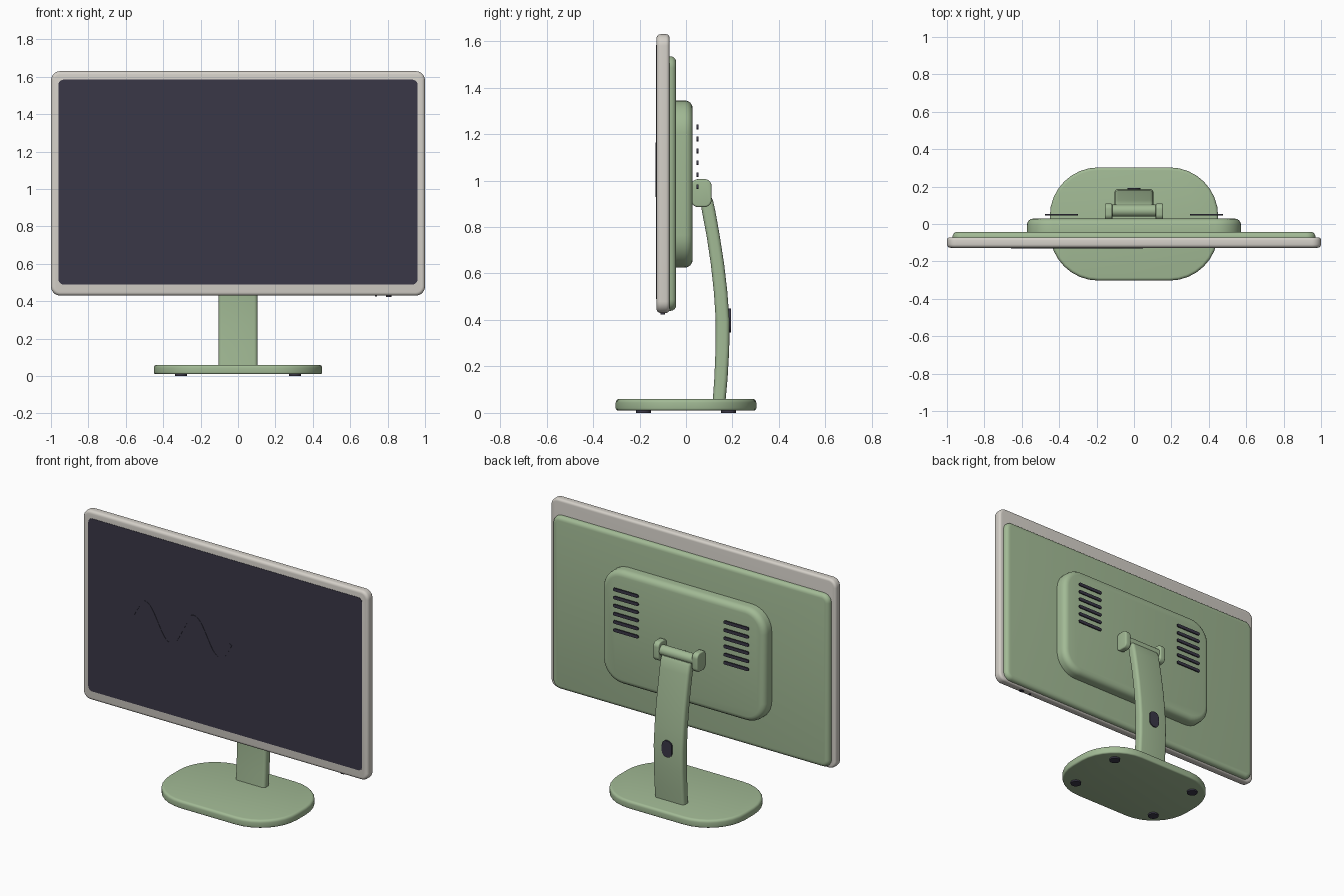
import bpy, bmesh, math
from mathutils import Vector

cube = bpy.data.objects.get("Cube")
if cube:
    bpy.data.objects.remove(cube, do_unlink=True)


def material(name, rgb):
    m = bpy.data.materials.new(name)
    m.use_nodes = True
    m.diffuse_color = (*rgb, 1)
    m.node_tree.nodes["Principled BSDF"].inputs["Base Color"].default_value = (*rgb, 1)
    return m


GREEN = material("sage_green", (0.36, 0.49, 0.30))
CREAM = material("warm_grey", (0.66, 0.63, 0.58))
DARK = material("dark_navy", (0.042, 0.038, 0.063))

# Map (u, v, depth) to world axes for slabs facing y, z or x
AXES = {
    "Y": lambda u, v, d: (u, d, v),
    "Z": lambda u, v, d: (u, v, d),
    "X": lambda u, v, d: (d, u, v),
}


def rounded_rect(cu, cv, w, h, r, seg=8):
    """Outline points of a rounded rectangle around (cu, cv)."""
    pts = []
    for i, (su, sv) in enumerate([(1, 1), (-1, 1), (-1, -1), (1, -1)]):
        for k in range(seg + 1):
            a = math.pi / 2 * (i + k / seg)
            pts.append((cu + su * (w / 2 - r) + r * math.cos(a),
                        cv + sv * (h / 2 - r) + r * math.sin(a)))
    return pts


def loft(name, rings, mat):
    """Skin a stack of equal rings and cap both ends."""
    bm = bmesh.new()
    rows = [[bm.verts.new(p) for p in ring] for ring in rings]
    n = len(rows[0])
    for a, b in zip(rows, rows[1:]):
        for i in range(n):
            j = (i + 1) % n
            bm.faces.new((a[i], a[j], b[j], b[i]))
    bm.faces.new(rows[0][::-1])
    bm.faces.new(rows[-1])
    bmesh.ops.remove_doubles(bm, verts=bm.verts[:], dist=1e-5)
    bmesh.ops.recalc_face_normals(bm, faces=bm.faces[:])
    mesh = bpy.data.meshes.new(name)
    bm.to_mesh(mesh)
    bm.free()
    mesh.materials.append(mat)
    ob = bpy.data.objects.new(name, mesh)
    bpy.context.collection.objects.link(ob)
    bpy.ops.object.select_all(action="DESELECT")
    ob.select_set(True)
    bpy.context.view_layer.objects.active = ob
    bpy.ops.object.shade_smooth_by_angle(angle=math.radians(40))
    return ob


def slab(name, mat, axis, centre, size, radius, depth, rim0=0, rim1=0):
    """Rounded plate from depth[0] to depth[1], with rounded rims at either end."""
    d0, d1 = depth
    steps = [k / 4 * math.pi / 2 for k in range(5)]
    layers = [(rim0 * (1 - math.sin(a)), d0 + rim0 * (1 - math.cos(a))) for a in steps] if rim0 else [(0, d0)]
    layers += [(rim1 * (1 - math.cos(a)), d1 - rim1 * (1 - math.sin(a))) for a in steps] if rim1 else [(0, d1)]
    rings = []
    for inset, d in layers:
        outline = rounded_rect(*centre, size[0] - 2 * inset, size[1] - 2 * inset,
                               max(radius - inset, 0.001))
        rings.append([AXES[axis](u, v, d) for u, v in outline])
    return loft(name, rings, mat)


# Display: bezel, screen, back shell and rear housing
slab("bezel", CREAM, "Y", (0, 1.03), (2.0, 1.2), 0.05, (-0.127, -0.071), 0.018, 0.015)
slab("screen", DARK, "Y", (0, 1.037), (1.92, 1.095), 0.028, (-0.129, -0.121))
slab("back_shell", GREEN, "Y", (0, 0.987), (1.94, 1.096), 0.05, (-0.075, -0.042), 0, 0.025)
slab("rear_housing", GREEN, "Y", (0, 0.985), (1.145, 0.72), 0.14, (-0.045, 0.029), 0, 0.035)

# Wave line on the screen: a thin ribbon following a sine
rings = []
for k in range(49):
    t = k / 48
    x, a = -0.65 + 0.69 * t, 4 * math.pi * t
    z = 1.047 + 0.108 * math.sin(a)
    normal = Vector((-0.108 * 4 * math.pi / 0.69 * math.cos(a), 1)).normalized() * 0.009
    lo, hi = (x - normal.x, z - normal.y), (x + normal.x, z + normal.y)
    rings.append([(lo[0], -0.131, lo[1]), (hi[0], -0.131, hi[1]),
                  (hi[0], -0.1285, hi[1]), (lo[0], -0.1285, lo[1])])
loft("wave_line", rings, DARK)

# Vent bars on both sides of the housing
for side, sx in (("left", 1), ("right", -1)):
    for row in range(6):
        slab(f"vent_{side}_{row + 1}", DARK, "Y", (sx * 0.387, 0.973 + row * 0.0515),
             (0.176, 0.02), 0.009, (0.046, 0.053))

# Small controls under the bezel
slab("power_button", DARK, "Z", (0.805, -0.1), (0.03, 0.02), 0.009, (0.424, 0.435))
slab("status_light", DARK, "Z", (0.738, -0.1), (0.012, 0.012), 0.005, (0.426, 0.435))

# Hinge: two lugs with a barrel between them
for side, sx in (("left", 1), ("right", -1)):
    x = sx * 0.136
    slab(f"hinge_lug_{side}", GREEN, "X", (0.066, 0.946), (0.088, 0.12), 0.03,
         (x - 0.02, x + 0.02), 0.008, 0.008)
slab("hinge_barrel", GREEN, "X", (0.071, 0.95), (0.064, 0.064), 0.032, (-0.12, 0.12))

# Curved arm: sections as (height, front y, back y)
sections = [(0.05, 0.115, 0.17), (0.15, 0.122, 0.179), (0.27, 0.127, 0.186),
            (0.40, 0.128, 0.187), (0.52, 0.120, 0.178), (0.64, 0.107, 0.164),
            (0.76, 0.089, 0.145), (0.86, 0.070, 0.127), (0.91, 0.062, 0.116),
            (0.93, 0.062, 0.105)]
rings = []
for z, front, back in sections:
    # Tilt the upper sections so the top sits under the barrel
    outline = rounded_rect(0, (front + back) / 2, 0.208, back - front, 0.018, 5)
    rings.append([(x, y, z + 0.25 * (y - front) * max(0, z - 0.5)) for x, y in outline])
loft("stand_arm", rings, GREEN)

# Cable port plate on the back of the arm
slab("cable_port", DARK, "Y", (0, 0.398), (0.07, 0.104), 0.032, (0.184, 0.193))

# Base and rubber feet
slab("base", GREEN, "Z", (0, 0), (0.9, 0.605), 0.26, (0.01, 0.06), 0.01, 0.016)
for sx in (1, -1):
    for sy in (1, -1):
        name = f"foot_{'back' if sy > 0 else 'front'}_{'left' if sx > 0 else 'right'}"
        slab(name, DARK, "Z", (sx * 0.305, sy * 0.183), (0.064, 0.064), 0.032, (0, 0.012))
